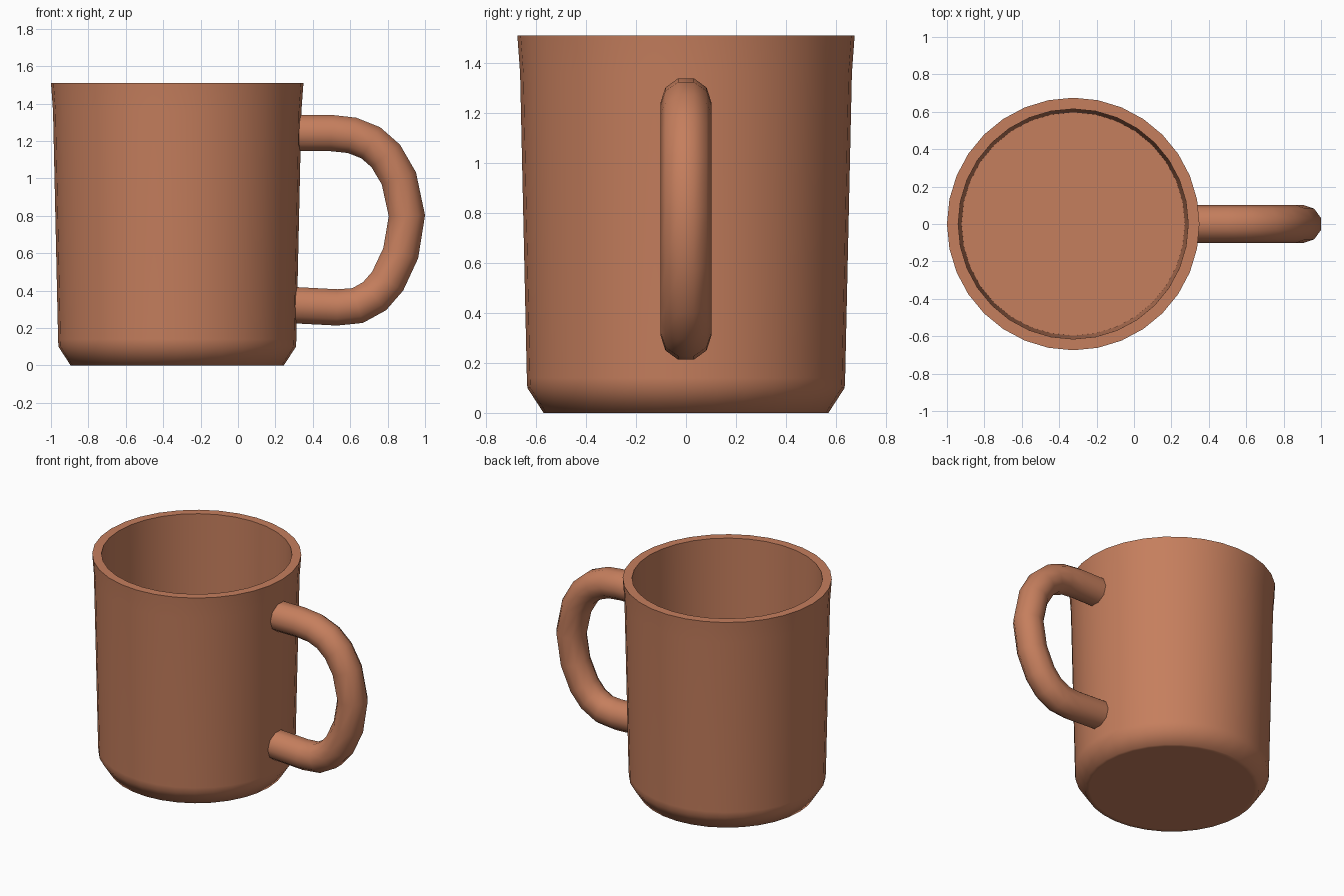
import bpy
import bmesh
import math
from mathutils import Vector

if "Cube" in bpy.data.objects:
    bpy.data.objects.remove(bpy.data.objects["Cube"], do_unlink=True)

clay = bpy.data.materials.new("terracotta")
clay.use_nodes = True
clay.diffuse_color = (0.56, 0.21, 0.11, 1)
clay.node_tree.nodes["Principled BSDF"].inputs["Base Color"].default_value = clay.diffuse_color


def loft(name, rings, smooth_angle):
    """Bridge a list of equal rings of points and cap both ends."""
    bm = bmesh.new()
    loops = [[bm.verts.new(p) for p in ring] for ring in rings]
    for a, b in zip(loops, loops[1:]):
        for i in range(len(a)):
            j = (i + 1) % len(a)
            bm.faces.new((a[i], a[j], b[j], b[i]))
    bm.faces.new(loops[0][::-1])
    bm.faces.new(loops[-1])
    bmesh.ops.recalc_face_normals(bm, faces=bm.faces)
    mesh = bpy.data.meshes.new(name)
    bm.to_mesh(mesh)
    bm.free()
    mesh.materials.append(clay)
    obj = bpy.data.objects.new(name, mesh)
    bpy.context.collection.objects.link(obj)
    bpy.ops.object.select_all(action="DESELECT")
    obj.select_set(True)
    bpy.context.view_layer.objects.active = obj
    bpy.ops.object.shade_smooth_by_angle(angle=math.radians(smooth_angle))
    return obj


def circle(count):
    return [(math.cos(2 * math.pi * i / count), math.sin(2 * math.pi * i / count))
            for i in range(count)]


# Cup body: outer wall with chamfered foot, flat rim, inner wall and floor
CUP_X = -0.325
profile = [(0.54, 0), (0.57, 0), (0.635, 0.1), (0.637, 0.14), (0.664, 1.36),
           (0.675, 1.51), (0.615, 1.51), (0.597, 0.1)]
loft("cup_body", [[(CUP_X + r * c, r * s, z) for c, s in circle(32)]
                  for r, z in profile], 62)

# Handle: ten-sided tube swept along a rounded D path
path = [Vector((x, 0, z)) for x, z in (
    (0.30, 1.242), (0.50, 1.242), (0.61, 1.23), (0.71, 1.19), (0.79, 1.12),
    (0.86, 1.0), (0.903, 0.8), (0.87, 0.6), (0.80, 0.45), (0.73, 0.37),
    (0.64, 0.32), (0.53, 0.31), (0.30, 0.322))]
RADIUS = 0.102
rings = []
for i, point in enumerate(path):
    tangent = (path[min(i + 1, len(path) - 1)] - path[max(i - 1, 0)]).normalized()
    across = Vector((0, 1, 0))
    normal = tangent.cross(across)
    rings.append([point + RADIUS * (c * across + s * normal) for c, s in circle(10)])
loft("handle", rings, 60)
